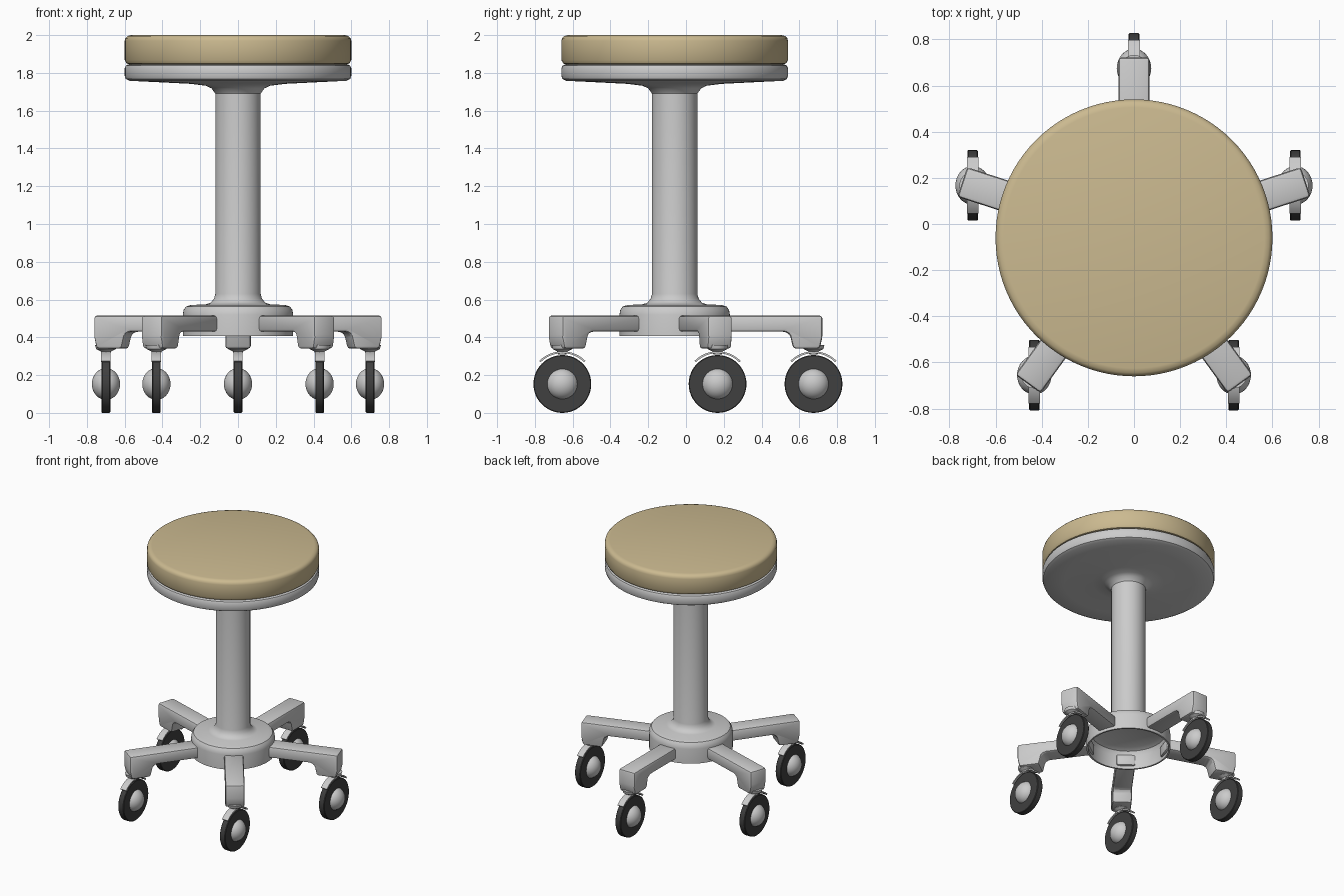
import bpy, bmesh, math
from mathutils import Matrix, Vector

if "Cube" in bpy.data.objects:
    bpy.data.objects.remove(bpy.data.objects["Cube"])

CY = -0.06          # y of the stool axis
CASTER_R = 0.735    # caster distance from the axis


def material(name, rgb):
    m = bpy.data.materials.new(name)
    m.diffuse_color = (*rgb, 1)
    m.use_nodes = True
    m.node_tree.nodes["Principled BSDF"].inputs["Base Color"].default_value = m.diffuse_color
    return m


def finish(name, bm, matrix, mat=None, angle=35):
    bmesh.ops.recalc_face_normals(bm, faces=bm.faces)
    bm.transform(matrix)
    me = bpy.data.meshes.new(name)
    bm.to_mesh(me)
    bm.free()
    me.shade_smooth()
    me.set_sharp_from_angle(angle=math.radians(angle))
    if mat:
        me.materials.append(mat)
    ob = bpy.data.objects.new(name, me)
    bpy.context.collection.objects.link(ob)
    return ob


def lathe(name, profile, matrix, mat=None, steps=64, closed=False, angle=35):
    """Revolve (radius, height) points around local z."""
    bm = bmesh.new()
    vs = [bm.verts.new((r, 0, z)) for r, z in profile]
    pairs = list(zip(vs, vs[1:])) + ([(vs[-1], vs[0])] if closed else [])
    es = [bm.edges.new(p) for p in pairs]
    bmesh.ops.spin(bm, geom=vs + es, cent=(0, 0, 0), axis=(0, 0, 1),
                   angle=math.tau, steps=steps)
    bmesh.ops.remove_doubles(bm, verts=bm.verts, dist=1e-4)
    return finish(name, bm, matrix, mat, angle)


def prism(profile, width):
    """Extrude an (x, z) outline to a width centred on y."""
    bm = bmesh.new()
    f = bm.faces.new([bm.verts.new((x, -width / 2, z)) for x, z in profile])
    ext = bmesh.ops.extrude_face_region(bm, geom=[f])
    moved = [v for v in ext["geom"] if isinstance(v, bmesh.types.BMVert)]
    bmesh.ops.translate(bm, verts=moved, vec=(0, width, 0))
    bmesh.ops.recalc_face_normals(bm, faces=bm.faces)
    return bm


tan = material("tan_vinyl", (0.6, 0.49, 0.28))
rubber = material("black_rubber", (0.05, 0.05, 0.05))
axis = Matrix.Translation((0, CY, 0))

# Seat cushion and the metal pan beneath it
lathe("seat_cushion", [(0, 1.84), (0.575, 1.845), (0.59, 1.85), (0.6, 1.868),
                       (0.6, 1.97), (0.596, 1.984), (0.585, 1.995),
                       (0.565, 2.0), (0, 2.0)], axis, tan, 96)
lathe("seat_pan", [(0, 1.845), (0.58, 1.845), (0.594, 1.838), (0.6, 1.825),
                   (0.6, 1.785), (0.594, 1.768), (0.575, 1.758), (0.45, 1.752),
                   (0.25, 1.742), (0.17, 1.732), (0.14, 1.718), (0.12, 1.69)],
      axis, None, 96)

# Column flaring into the hollow hub
lathe("column_and_hub", [(0.12, 1.72), (0.12, 0.63), (0.127, 0.605),
                         (0.145, 0.583), (0.17, 0.575), (0.25, 0.571),
                         (0.275, 0.563), (0.288, 0.545), (0.292, 0.52),
                         (0.292, 0.408), (0.28, 0.408), (0.278, 0.51),
                         (0.262, 0.54), (0.23, 0.555), (0, 0.56)], axis)

LEG = [(0.26, 0.43), (0.585, 0.43), (0.61, 0.415), (0.628, 0.34),
       (0.768, 0.34), (0.782, 0.40), (0.782, 0.515), (0.26, 0.515)]

for i in range(5):
    a = math.radians(90 + 72 * i)
    n = f"_{i + 1}"

    # Leg with a dropped end
    bm = prism(LEG, 0.135)
    bmesh.ops.bevel(bm, geom=list(bm.edges), offset=0.026, segments=2,
                    profile=0.5, affect='EDGES', clamp_overlap=True)
    finish("leg" + n, bm, axis @ Matrix.Rotation(a, 4, 'Z'), None, 25)

    # Casters all point the same way, with the axle along x
    x, y = CASTER_R * math.cos(a), CY + CASTER_R * math.sin(a)
    lathe("caster_stem" + n, [(0, 0.36), (0.058, 0.36), (0.052, 0.338),
                              (0.028, 0.326), (0.022, 0.31), (0, 0.31)],
          Matrix.Translation((x, y, 0)), None, 20)

    wheel = Matrix.Translation((x, y, 0.153)) @ Matrix.Rotation(math.pi / 2, 4, 'Y')
    lathe("tyre" + n, [(0.07, -0.023), (0.149, -0.023), (0.153, -0.019),
                       (0.153, 0.019), (0.149, 0.023), (0.07, 0.023)],
          wheel, rubber, 48, True)

    # Domed wheel hub
    bm = bmesh.new()
    bmesh.ops.create_uvsphere(bm, u_segments=32, v_segments=16, radius=0.084)
    bm.transform(Matrix.Diagonal((1, 1, 0.89, 1)))
    finish("wheel_hub" + n, bm, wheel)

    # Curved fender over the wheel
    arc = [math.radians(45 + 90 * k / 12) for k in range(13)]
    outline = [(0.173 * math.cos(t), 0.173 * math.sin(t)) for t in arc]
    outline += [(0.163 * math.cos(t), 0.163 * math.sin(t)) for t in reversed(arc)]
    finish("fender" + n, prism(outline, 0.05),
           Matrix.Translation((x, y, 0.153)) @ Matrix.Rotation(math.pi / 2, 4, 'Z'))
